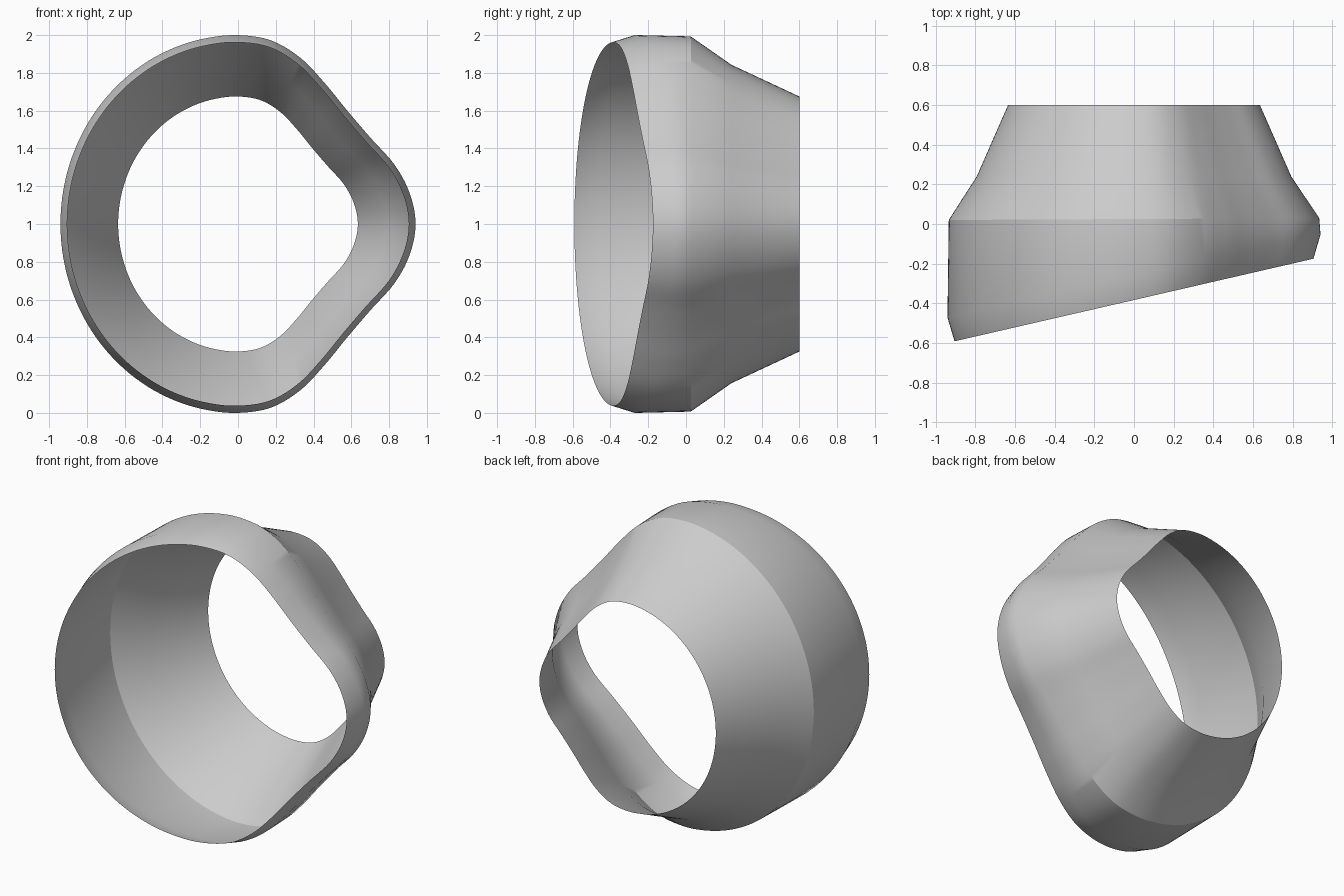
import bpy
import bmesh
import math
from mathutils import Vector

cube = bpy.data.objects.get("Cube")
if cube:
    bpy.data.objects.remove(cube, do_unlink=True)

grey = bpy.data.materials.new("plain_grey")
grey.use_nodes = True
colour = (0.6, 0.6, 0.6, 1)
grey.diffuse_color = colour
grey.node_tree.nodes["Principled BSDF"].inputs["Base Color"].default_value = colour

HALF_WIDTH = 0.94
STEPS = 5

# Upper half of the section: pinched nose on one side, half ellipse on the other
nose = [(0.94, 0), (0.91, 0.16), (0.83, 0.312), (0.70, 0.458), (0.58, 0.598),
        (0.46, 0.745), (0.33, 0.88), (0.175, 0.972)]
angles = [math.radians(a) for a in range(90, 181, 10)]
upper = nose + [(HALF_WIDTH * math.cos(a), math.sin(a)) for a in angles]
lower = [(x, -z) for x, z in reversed(upper[1:-1])]
control = [Vector(p) for p in upper + lower]


def smooth_loop(points, steps):
    """Closed Catmull-Rom curve through the points."""
    result = []
    n = len(points)
    for i in range(n):
        a, b, c, d = (points[(i + k) % n] for k in (-1, 0, 1, 2))
        for s in range(steps):
            t = s / steps
            result.append(b + (c - a) * t / 2
                          + (a * 2 - b * 5 + c * 4 - d) * t * t / 2
                          + (b * 3 - a - c * 3 + d) * t ** 3 / 2)
    return result


section = smooth_loop(control, STEPS)

# Rings from the slanted front rim to the flat back: scale, depth, slant
rings = [(0.962, -0.383, 0.23), (1.0, -0.262, 0.223), (0.993, 0.025, 0.005),
         (0.843, 0.24, 0), (0.675, 0.6, 0)]

# Open, single-walled sleeve
bm = bmesh.new()
loops = [[bm.verts.new((p.x * s, y + slant * p.x * s, 1 + p.y * s)) for p in section]
         for s, y, slant in rings]
count = len(section)
for front, back in zip(loops, loops[1:]):
    for i in range(count):
        j = (i + 1) % count
        bm.faces.new((front[i], back[i], back[j], front[j]))
bm.normal_update()
# Make the normals face outward
if sum(f.normal.dot(f.calc_center_median() - Vector((0, 0, 1))) for f in bm.faces) < 0:
    bmesh.ops.reverse_faces(bm, faces=bm.faces[:])

mesh = bpy.data.meshes.new("sleeve")
bm.to_mesh(mesh)
bm.free()
mesh.materials.append(grey)
sleeve = bpy.data.objects.new("sleeve", mesh)
bpy.context.collection.objects.link(sleeve)

bpy.ops.object.select_all(action='DESELECT')
sleeve.select_set(True)
bpy.context.view_layer.objects.active = sleeve
bpy.ops.object.shade_smooth_by_angle(angle=math.radians(30))
